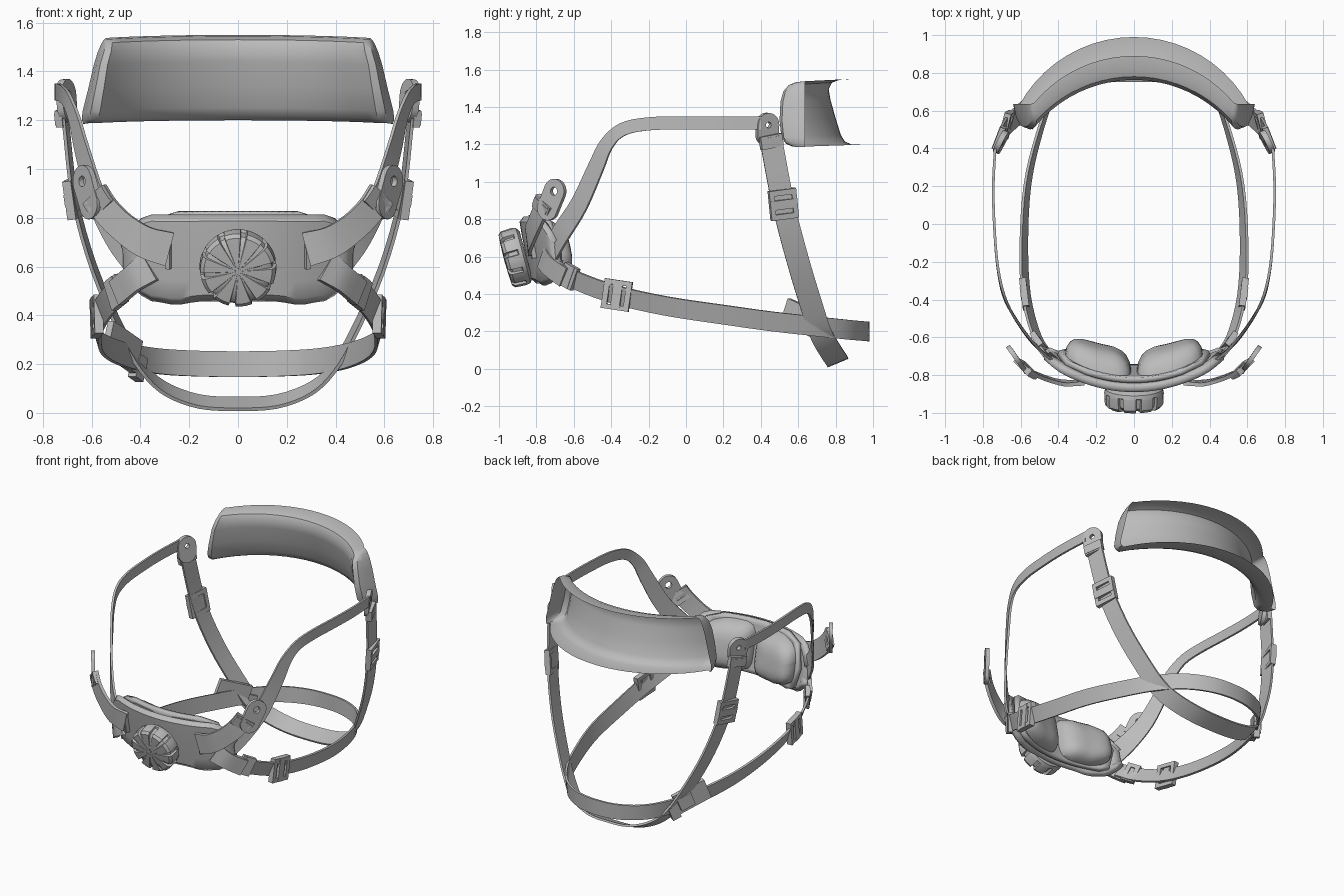
import bpy, bmesh, math
from mathutils import Vector as V

if "Cube" in bpy.data.objects:
    bpy.data.objects.remove(bpy.data.objects["Cube"])

grey = bpy.data.materials.new("plain grey")
grey.diffuse_color = (0.5, 0.5, 0.5, 1)
grey.use_nodes = True
grey.node_tree.nodes["Principled BSDF"].inputs["Base Color"].default_value = grey.diffuse_color


def finish(name, bm):
    bmesh.ops.recalc_face_normals(bm, faces=bm.faces)
    me = bpy.data.meshes.new(name)
    bm.to_mesh(me)
    bm.free()
    me.materials.append(grey)
    ob = bpy.data.objects.new(name, me)
    bpy.context.collection.objects.link(ob)
    return ob


def skin(bm, rows, close=False):
    """Join rows of points into a grid of quads."""
    vs = [[bm.verts.new(p) for p in r] for r in rows]
    n = len(rows[0])
    for a, b in zip(vs, vs[1:]):
        for i in range(n if close else n - 1):
            j = (i + 1) % n
            bm.faces.new((a[i], a[j], b[j], b[i]))
    return vs


def smooth_path(pts, k=4):
    p = [V(q) for q in pts]
    p = [2 * p[0] - p[1]] + p + [2 * p[-1] - p[-2]]
    out = []
    for i in range(1, len(p) - 2):
        a, b, c, d = p[i - 1:i + 3]
        for s in range(k):
            t = s / k
            out.append(0.5 * (2 * b + (c - a) * t + (2 * a - 5 * b + 4 * c - d) * t * t
                              + (3 * b - a - 3 * c + d) * t ** 3))
    return out + [p[-2]]


def radial(p):
    return V((p.x, p.y * 0.8, 0))


def strap(name, pts, normal, w0, w1=None, thick=0.014):
    """Flat webbing swept along a path, its face turned to the given normal."""
    path = smooth_path(pts)
    w1 = w1 or w0
    rows = []
    for i, p in enumerate(path):
        t = (path[min(i + 1, len(path) - 1)] - path[max(i - 1, 0)]).normalized()
        n = normal(p)
        n = (n - t * n.dot(t)).normalized()
        f = min(1, 2 * i / (len(path) - 1))
        w = t.cross(n) * (w0 + (w1 - w0) * f) / 2
        h = n * thick / 2
        rows.append([p + w + h, p - w + h, p - w - h, p + w - h])
    bm = bmesh.new()
    vs = skin(bm, rows, True)
    bm.faces.new(vs[0])
    bm.faces.new(vs[-1])
    return finish(name, bm)


def frame(a, n):
    a = V(a).normalized()
    n = V(n)
    n = (n - a * n.dot(a)).normalized()
    return a, n.cross(a), n


def bar(bm, c, axes, size, off=(0, 0, 0)):
    a, w, n = axes
    c = V(c) + a * off[0] + w * off[1] + n * off[2]
    rows = [[c + a * x * size[0] / 2 + w * y * size[1] / 2 + n * z * size[2] / 2
             for y, z in ((-1, -1), (1, -1), (1, 1), (-1, 1))] for x in (-1, 1)]
    vs = skin(bm, rows, True)
    bm.faces.new(vs[0])
    bm.faces.new(vs[1])


def buckle(name, c, a, n, length, width, thick=0.03):
    """Rectangular slider with a centre bar."""
    ax = frame(a, n)
    bm = bmesh.new()
    for s in (-1, 1):
        bar(bm, c, ax, (length, 0.026, thick), (0, s * (width / 2 - 0.013), 0))
        bar(bm, c, ax, (0.03, width, thick), (s * (length / 2 - 0.015), 0, 0))
    bar(bm, c, ax, (0.05, width, thick * 0.8), (0, 0, 0.006))
    return finish(name, bm)


def tab(name, c, a, n, r, tail, hole=0.022, thick=0.024):
    """Round-topped plate with a hole."""
    a, w, n = frame(a, n)
    rings = []
    for rad, d, ext in ((hole, -1, 0), (r, -1, tail), (r, 1, tail), (hole, 1, 0), (hole, -1, 0)):
        ring = []
        for i in range(24):
            t = math.tau * i / 24
            drop = ext if math.sin(t) < -0.01 else 0
            ring.append(V(c) + w * math.cos(t) * rad + a * (math.sin(t) * rad - drop)
                        + n * d * thick / 2)
        rings.append(ring)
    bm = bmesh.new()
    skin(bm, rings, True)
    bmesh.ops.remove_doubles(bm, verts=bm.verts, dist=0.0001)
    return finish(name, bm)


# Forehead pad: open-backed curved tray; rows are centre y, z, end x, end y, rim x
bm = bmesh.new()
rows = []
for yc, z, xe, ye, xr in ((0.89, 1.55, 0.53, 0.64, 0.545), (0.82, 1.545, 0.52, 0.59, 0.55),
                          (0.78, 1.53, 0.515, 0.55, 0.56), (0.763, 1.495, 0.52, 0.52, 0.575),
                          (0.772, 1.44, 0.535, 0.505, 0.592), (0.80, 1.34, 0.55, 0.5, 0.615),
                          (0.828, 1.25, 0.565, 0.51, 0.638), (0.85, 1.215, 0.575, 0.535, 0.64),
                          (0.885, 1.2, 0.585, 0.57, 0.635), (0.99, 1.2, 0.61, 0.625, 0.628)):
    h = yc - ye
    R = (xe * xe + h * h) / (2 * h)
    top = math.asin(xe / R)
    half = []
    for i in range(11):
        t = top * i / 10
        drop = 0.012 * (i / 10) ** 2
        half.append(V((R * math.sin(t), yc - R + R * math.cos(t), z - drop)))
    rim = V((xr, 0.635, z - 0.015))
    end = half[-1]
    corner = V((end.x + (rim.x - end.x) * 0.65, end.y, end.z))
    half += [end.lerp(corner, 0.6).lerp(corner.lerp(rim, 0.25), 0.4), corner.lerp(rim, 0.45), rim]
    rows.append([V((-p.x, p.y, p.z)) for p in half[:0:-1]] + half)
skin(bm, rows)
pad = finish("forehead_pad", bm)


# Nape shell: curved, tilted plate
def shell_y(x, z):
    return -0.84 + 0.68 * x * x - 0.2 * (z - 0.64)


bm = bmesh.new()
rows = []
for j in range(7):
    row = []
    for i in range(25):
        x = -0.46 + 0.92 * i / 24
        e = max(0, (abs(x) - 0.36) / 0.1)
        hi = 0.80 - 0.12 * e ** 1.5
        lo = 0.475 - 0.015 * math.exp(-((abs(x) - 0.25) / 0.06) ** 2) + 0.09 * e
        z = lo + (hi - lo) * (0, 0.06, 0.25, 0.5, 0.75, 0.94, 1)[j]
        row.append(V((x, shell_y(x, z) + (0.02 if j in (0, 6) else 0), z)))
    rows.append(row)
skin(bm, rows)
shell = finish("nape_shell", bm)
mod = shell.modifiers.new("thickness", "SOLIDIFY")
mod.thickness = 0.045
mod.offset = 0

# Backing panel behind the cushions
bm = bmesh.new()
rows = []
for z, half_w in ((0.475, 0.3), (0.5, 0.36), (0.64, 0.4), (0.79, 0.36), (0.825, 0.25)):
    rows.append([V((half_w * u / 8, shell_y(half_w * u / 8, z) + 0.05, z)) for u in range(-8, 9)])
skin(bm, rows)
panel = finish("cushion_panel", bm)
mod = panel.modifiers.new("thickness", "SOLIDIFY")
mod.thickness = 0.03
mod.offset = 0

# Nape cushions: domed rounded squares on the inside of the panel
for s, side in ((1, "right"), (-1, "left")):
    bm = bmesh.new()
    rings = []
    for r in (1, 1, 0.96, 0.88, 0.75, 0.55, 0.3, 0.02):
        ring = []
        for i in range(32):
            t = math.tau * i / 32
            c, q = math.cos(t), math.sin(t)
            k = r / (abs(c) ** 5 + abs(q) ** 5) ** 0.2
            x, z = 0.19 + 0.175 * c * k, 0.645 + 0.16 * q * k
            z -= 0.25 * max(0, x - 0.22) * (1 if q > 0 else -1)
            up = 0.115 * (1 - r ** 4) ** 0.6 + (0.06 if rings else 0.03)
            ring.append(V((s * x, shell_y(x, z) + up, z)))
        rings.append(ring)
    vs = skin(bm, rings, True)
    bm.faces.new(vs[-1])
    bm.faces.new(vs[0])
    finish("nape_cushion_" + side, bm)

# Ratchet knob: lathed disc with ten grooves
axis = V((0, -0.965, -0.26)).normalized()
up = V((0, -0.26, 0.965)).normalized()
bm = bmesh.new()
rings = []
for r, d, gr, gd in ((0.13, -0.11, 0.13, -0.11), (0.152, -0.095, 0.152, -0.095),
                     (0.157, -0.075, 0.157, -0.075), (0.158, -0.07, 0.145, -0.07),
                     (0.155, -0.012, 0.14, -0.02), (0.14, 0.004, 0.13, -0.01),
                     (0.085, 0.008, 0.085, 0.006), (0.01, 0.01, 0.01, 0.01)):
    ring = []
    for i in range(60):
        a = i // 6 * 6 + (0, 0.2, 1.6, 1.8, 3.2, 4.6)[i % 6]
        t = math.tau * a / 60 + 0.06
        rr, dd = (gr, gd) if i % 6 in (1, 2) else (r, d)
        ring.append(V((0, -0.962, 0.582)) + V((1, 0, 0)) * rr * math.cos(t)
                    + up * rr * math.sin(t) + axis * dd)
    rings.append(ring)
vs = skin(bm, rings, True)
bm.faces.new(vs[0])
bm.faces.new(vs[-1])
finish("ratchet_knob", bm)

# Side straps and fittings, repeated left and right
for s, side in ((1, "right"), (-1, "left")):
    def m(*pts):
        return [(s * x, y, z) for x, y, z in pts]

    def m1(x, y, z):
        return (s * x, y, z)

    strap("head_strap_" + side, m((0.41, -0.73, 0.62), (0.50, -0.665, 0.73), (0.58, -0.57, 0.88),
          (0.64, -0.48, 1.08), (0.67, -0.425, 1.2), (0.70, -0.34, 1.28), (0.725, -0.2, 1.31),
          (0.74, 0, 1.315), (0.745, 0.2, 1.315), (0.735, 0.4, 1.315)), radial, 0.14, 0.07)
    strap("tab_strap_" + side, m((0.28, -0.84, 0.67), (0.38, -0.84, 0.7), (0.47, -0.815, 0.76),
          (0.54, -0.785, 0.83), (0.585, -0.755, 0.9)), lambda p: V((p.x * 0.9, -0.8, 0)), 0.14, 0.12, 0.02)
    tab("mount_tab_" + side, m1(0.63, -0.7, 0.95), m1(0.25, 0.35, 0.9), m1(0.82, -0.57, 0),
        0.066, 0.1)
    buckle("tab_loop_" + side, m1(0.57, -0.765, 0.865), m1(0.4, 0.2, 0.6), m1(0.7, -0.7, 0),
           0.08, 0.13)
    # Slot rim where the tab strap enters the shell
    bm = bmesh.new()
    bar(bm, m1(0.285, -0.825, 0.665), frame((0, -0.2, 1), m1(0.4, -1, 0)), (0.15, 0.02, 0.03))
    finish("strap_slot_" + side, bm)
    # Temple hanger
    tab("temple_hanger_" + side, m1(0.705, 0.435, 1.305), m1(0.08, 0.03, 1), m1(0.9, 0.45, 0),
        0.064, 0.05, 0.016, 0.03)
    buckle("temple_loop_" + side, m1(0.713, 0.455, 1.215), m1(-0.1, 0.15, -1), m1(0.9, 0.35, 0),
           0.07, 0.125)
    buckle("chin_slider_" + side, m1(0.675, 0.52, 0.88), m1(-0.14, 0.1, -1), m1(1, 0.25, 0),
           0.16, 0.15, 0.036)
    buckle("lower_slider_" + side, m1(0.58, -0.37, 0.395), m1(0.12, 1, -0.15), m1(1, -0.2, 0),
           0.15, 0.16, 0.036)
    buckle("nape_link_" + side, m1(0.50, -0.625, 0.495), m1(0.5, 0.7, -0.4), m1(0.8, -0.7, 0),
           0.09, 0.125, 0.03)
    strap("nape_lug_" + side, m((0.36, -0.765, 0.6), (0.43, -0.73, 0.55), (0.50, -0.65, 0.49)),
          radial, 0.13, 0.11, 0.028)


def both(pts):
    return [(-x, y, z) for x, y, z in pts[:0:-1]] + pts


# Lower strap around the back, leaning inward at the sides
strap("lower_strap", both([(0, 0.975, 0.2), (0.16, 0.95, 0.202), (0.31, 0.86, 0.21),
      (0.425, 0.69, 0.228), (0.51, 0.45, 0.255), (0.565, 0.2, 0.29), (0.583, -0.1, 0.335),
      (0.572, -0.37, 0.395), (0.52, -0.58, 0.47), (0.45, -0.69, 0.53)]),
      lambda p: V((p.x, p.y * 0.8, -0.3 * abs(p.x))), 0.105)

# Chin strap, hanging from both temples
strap("chin_strap", both([(0, 0.81, 0.037), (0.16, 0.805, 0.047), (0.3, 0.77, 0.1),
      (0.395, 0.72, 0.19), (0.48, 0.67, 0.34), (0.59, 0.595, 0.59), (0.67, 0.52, 0.88),
      (0.71, 0.455, 1.22)]), lambda p: V((p.x * 1.2, 0.19, -0.46)), 0.12)

# Quick-release clip on the left crossing
bm = bmesh.new()
ax = frame((0.5, 0.75, -0.35), (-0.83, 0.55, 0))
bar(bm, (-0.475, 0.62, 0.27), ax, (0.23, 0.14, 0.03))
bar(bm, (-0.475, 0.62, 0.27), ax, (0.1, 0.09, 0.03), (0.05, 0, 0.02))
bar(bm, (-0.41, 0.72, 0.185), ax, (0.06, 0.1, 0.04))
finish("release_clip", bm)

bpy.ops.object.select_all(action='SELECT')
bpy.context.view_layer.objects.active = shell
bpy.ops.object.shade_smooth_by_angle(angle=math.radians(38))
# The foam pad is soft all over
pad.data.shade_smooth()
